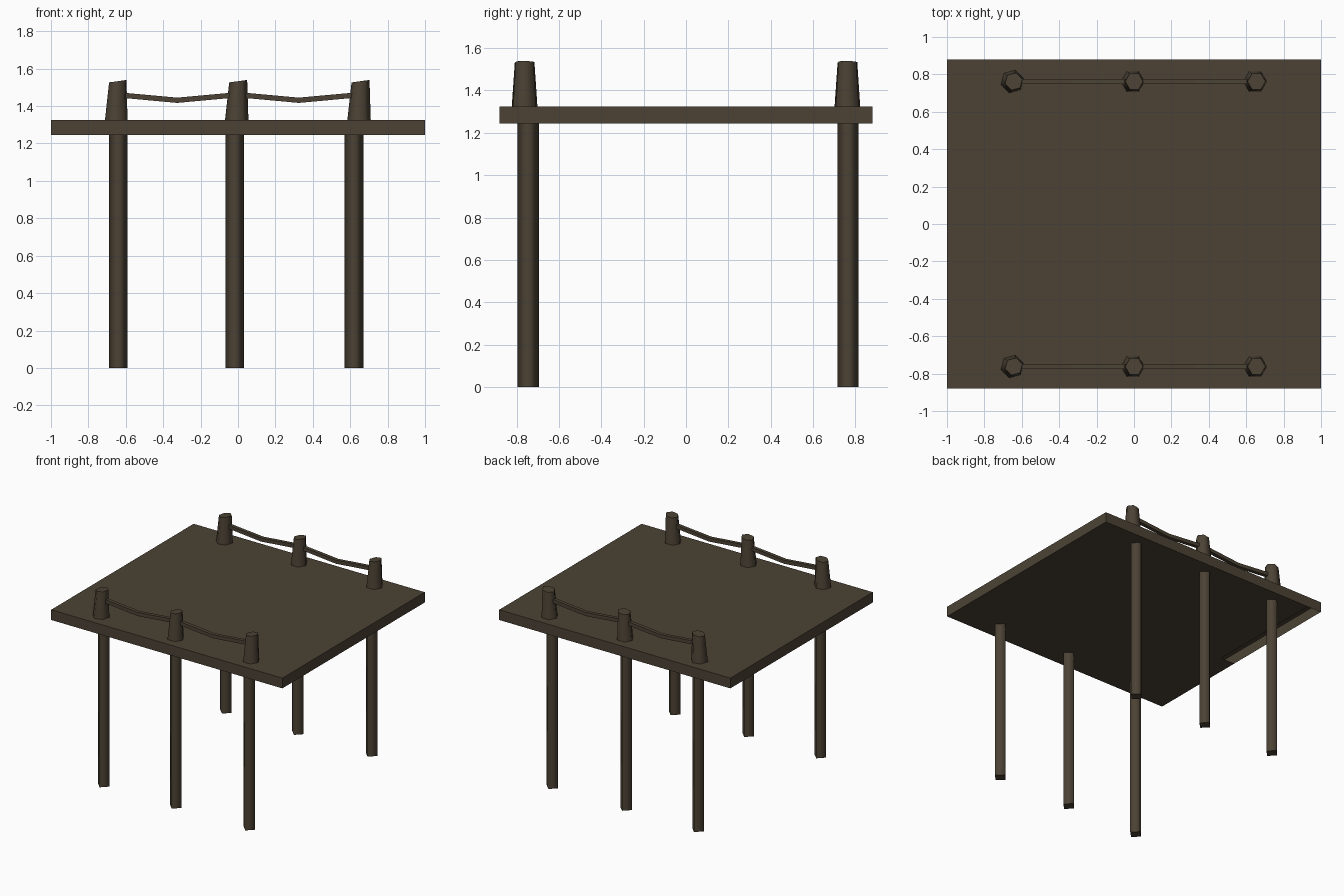
import bpy, bmesh, math
from mathutils import Vector

if "Cube" in bpy.data.objects:
    bpy.data.objects.remove(bpy.data.objects["Cube"])

wood = bpy.data.materials.new("dark brown wood")
wood.diffuse_color = (0.072, 0.055, 0.035, 1)
wood.use_nodes = True
wood.node_tree.nodes["Principled BSDF"].inputs["Base Color"].default_value = wood.diffuse_color


def finish(name, bm):
    bmesh.ops.recalc_face_normals(bm, faces=bm.faces)
    me = bpy.data.meshes.new(name)
    bm.to_mesh(me)
    bm.free()
    me.materials.append(wood)
    ob = bpy.data.objects.new(name, me)
    bpy.context.collection.objects.link(ob)
    return ob


def prism(name, x, y, z0, z1, r0, r1, sides, turn=0.0, lean=0.0, slope=0.0):
    """Upright tapered prism with smooth sides, crisp caps, optional lean and slanted top."""
    bm = bmesh.new()
    rings = []
    for z, r, dx, s in ((z0, r0, 0, 0), (z1, r1, lean, slope)):
        ring = []
        for i in range(sides):
            a = turn + math.tau * i / sides
            px, py = r * math.cos(a), r * math.sin(a)
            ring.append(bm.verts.new((x + dx + px, y + py, z + s * px)))
        rings.append(ring)
    low, top = rings
    for i in range(sides):
        j = (i + 1) % sides
        bm.faces.new((low[i], low[j], top[j], top[i])).smooth = True
    for ring in rings:
        cap = bm.faces.new(ring)
        for e in cap.edges:
            e.smooth = False
    return finish(name, bm)


def rope(name, y, points, h):
    """Square-section rope sagging along the x-z points."""
    bm = bmesh.new()
    rings = [[bm.verts.new((px, y + a * h, pz + b * h))
              for a, b in ((-1, -1), (1, -1), (1, 1), (-1, 1))] for px, pz in points]
    for r, s in zip(rings, rings[1:]):
        for i in range(4):
            j = (i + 1) % 4
            bm.faces.new((r[i], r[j], s[j], s[i]))
    bm.faces.new(rings[0])
    bm.faces.new(rings[-1])
    return finish(name, bm)


# Deck: flat slab with a slot left open underneath along the left edge
bm = bmesh.new()
bmesh.ops.create_cube(bm, size=1)
for v in bm.verts:
    v.co = Vector((v.co.x * 2, v.co.y * 1.76, 1.285 + v.co.z * 0.08))
for co, no in (((-0.88, 0, 0), (1, 0, 0)), ((0, -0.08, 0), (0, 1, 0))):
    bmesh.ops.bisect_plane(bm, geom=bm.verts[:] + bm.edges[:] + bm.faces[:],
                           plane_co=co, plane_no=no)
bm.normal_update()
slot = [f for f in bm.faces if f.normal.z < -0.9
        and f.calc_center_median().x < -0.88 and f.calc_center_median().y > -0.08]
bmesh.ops.delete(bm, geom=slot, context='FACES')
finish("deck", bm)

# Legs, railing posts and ropes on both long sides
for side, leg_y, y in (("front", -0.745, -0.762), ("back", 0.765, 0.762)):
    for n, leg_x, post_x, turn in (("left", -0.64, -0.651, 15),
                                   ("middle", -0.017, -0.007, 0),
                                   ("right", 0.62, 0.647, 0)):
        prism(f"{side}_{n}_leg", leg_x, leg_y, 0, 1.25, 0.05, 0.05, 4)
        prism(f"{side}_{n}_post", post_x, y, 1.32, 1.533, 0.063, 0.048, 6,
              math.radians(turn), 0.008, 0.14)
    for n, x in (("left", -0.325), ("right", 0.325)):
        rope(f"{side}_{n}_rope", y,
             ((x - 0.285, 1.457), (x, 1.431), (x + 0.285, 1.457)), 0.014)
